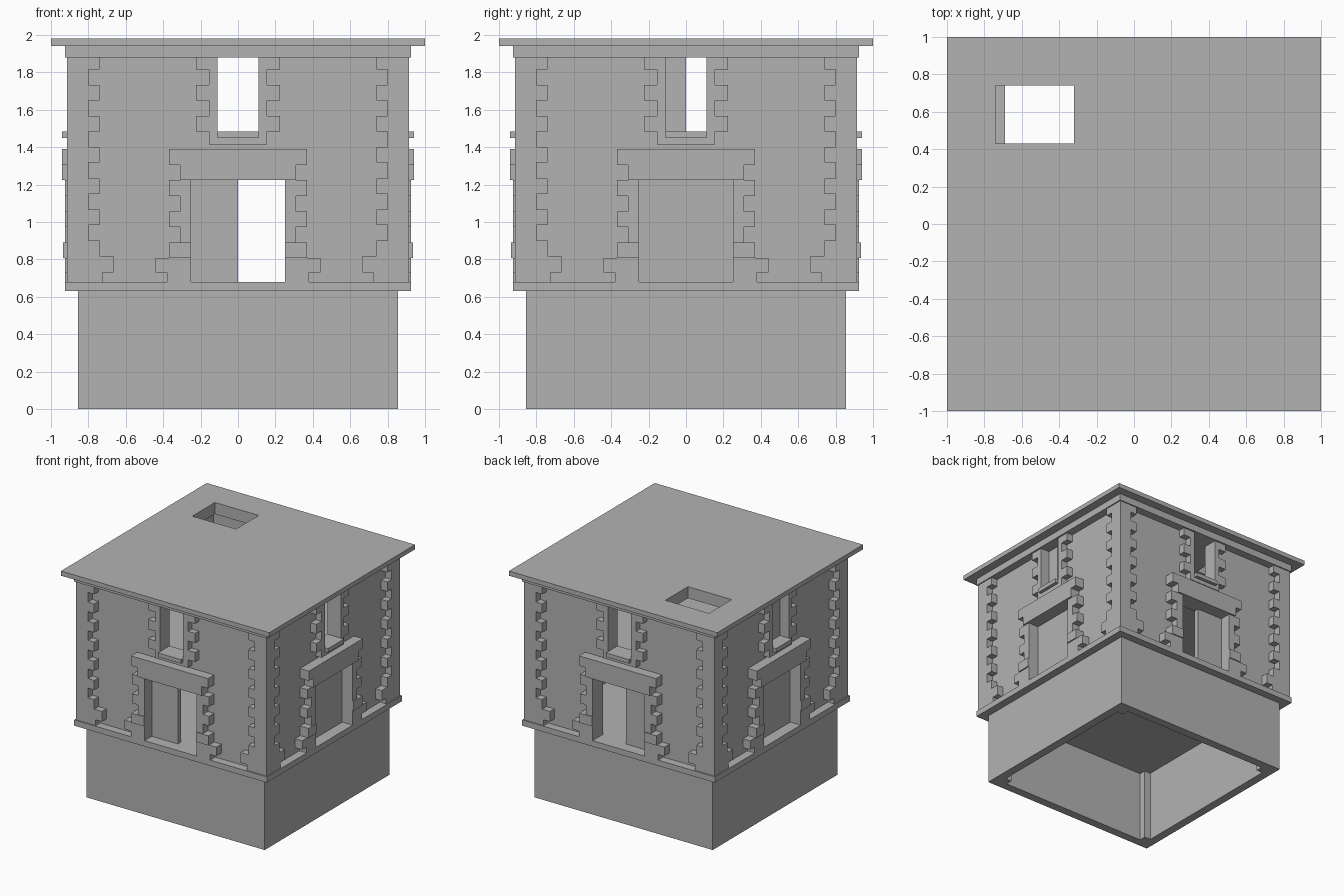
import bpy
import bmesh

cube = bpy.data.objects.get("Cube")
if cube:
    bpy.data.objects.remove(cube, do_unlink=True)

stone = bpy.data.materials.new("grey_stone")
stone.use_nodes = True
GREY = (0.45, 0.45, 0.45, 1)
stone.diffuse_color = GREY
stone.node_tree.nodes["Principled BSDF"].inputs["Base Color"].default_value = GREY

WALL_IN, WALL, QUOIN = 0.78, 0.855, 0.915
LEDGE, EAVE = 0.68, 1.88
DOOR_W, DOOR_TOP = 0.25, 1.225
WIN_W, SILL = 0.11, 1.485
ROW = 0.083

# maps a wall's own (along, outward) coordinates to x, y
SIDES = {
    "front": lambda u, d: (u, -d),
    "right": lambda u, d: (d, u),
    "back": lambda u, d: (-u, d),
    "left": lambda u, d: (-d, -u),
}


def finish(name, bm):
    bmesh.ops.recalc_face_normals(bm, faces=bm.faces)
    mesh = bpy.data.meshes.new(name)
    bm.to_mesh(mesh)
    bm.free()
    mesh.materials.append(stone)
    bpy.context.collection.objects.link(bpy.data.objects.new(name, mesh))


def add_box(bm, u, d, z, place=lambda u, d: (u, d)):
    ring = [(u[0], d[0]), (u[1], d[0]), (u[1], d[1]), (u[0], d[1])]
    low, high = [[bm.verts.new((*place(a, b), h)) for a, b in ring] for h in z]
    bm.faces.new(low)
    bm.faces.new(high)
    for i in range(4):
        j = (i + 1) % 4
        bm.faces.new((low[i], low[j], high[j], high[i]))


def on_all_sides(name, pieces):
    """pieces(side) yields (u range, d range, z range) boxes for one wall."""
    bm = bmesh.new()
    for side, place in SIDES.items():
        for u, d, z in pieces(side):
            add_box(bm, u, d, z, place)
    finish(name, bm)


def slab(name, half, z, hole):
    """Square slab with a rectangular hatch opening."""
    bm = bmesh.new()
    x0, x1, y0, y1 = hole
    outer = [(-half, -half), (half, -half), (half, half), (-half, half)]
    inner = [(x0, y0), (x1, y0), (x1, y1), (x0, y1)]
    loops = [[[bm.verts.new((*p, h)) for p in loop] for loop in (outer, inner)] for h in z]
    for i in range(4):
        j = (i + 1) % 4
        for out, inn in loops:
            bm.faces.new((out[i], out[j], inn[j], inn[i]))
        for low, high in zip(*loops):
            bm.faces.new((low[i], low[j], high[j], high[i]))
    finish(name, bm)


def both(u0, u1, d, z):
    """The same box at both ends of the wall."""
    return [((u0, u1), d, z), ((-u1, -u0), d, z)]


# Walls with door and window openings
def base_wall(side):
    end = WALL if side in ("front", "back") else WALL_IN
    return [((-end, end), (WALL_IN, WALL), (0, 0.63))]


def upper_wall(side):
    end = WALL if side in ("front", "back") else WALL_IN
    d = (WALL_IN, WALL)
    return (both(DOOR_W, end, d, (LEDGE, DOOR_TOP))
            + [((-end, end), d, (DOOR_TOP, SILL))]
            + both(WIN_W, end, d, (SILL, EAVE)))


on_all_sides("base_wall", base_wall)
on_all_sides("upper_wall", upper_wall)

# Square posts inside the base corners
on_all_sides("base_post", lambda side: [((0.72, WALL_IN), (0.72, WALL_IN), (0, 0.63))])

# Floors, cornice and roof, all pierced by the ladder hatch
HATCH = (-0.74, -0.32, 0.43, 0.74)
FLOOR_HATCH = (-0.69, *HATCH[1:])
slab("floor_ledge", 0.925, (0.63, LEDGE), FLOOR_HATCH)
slab("upper_floor", WALL_IN, (1.39, 1.44), FLOOR_HATCH)
slab("cornice", 0.925, (EAVE, 1.94), HATCH)
slab("roof", 1.0, (1.94, 1.98), HATCH)


# Door leaves and shutters, set back in the openings
def half_closed(side, width):
    return (-width, 0) if side in ("front", "right") else (0, width)


def door_leaf(side):
    gable = side in ("front", "back")
    u = half_closed(side, DOOR_W) if gable else (-DOOR_W, DOOR_W)
    return [(u, (WALL_IN, 0.825), (LEDGE, DOOR_TOP))]


def shutter(side):
    if side in ("front", "back"):
        return []
    return [(half_closed(side, WIN_W), (WALL_IN, 0.825), (SILL, EAVE))]


on_all_sides("door_leaf", door_leaf)
on_all_sides("window_shutter", shutter)


# Toothed corner stones, counted down from the eave
def corner_stones(side):
    boxes, top = [], EAVE
    for row in range(13):
        low = 1.815 - row * ROW
        boxes += both(0.80 if row % 2 else 0.74, QUOIN, (WALL, QUOIN), (low, top))
        top = low
    boxes += both(0.665, QUOIN, (WALL, QUOIN), (0.73, top))
    boxes += both(0.725, QUOIN, (WALL, QUOIN), (LEDGE, 0.73))
    return boxes


# Toothed door surround and stepped lintel
def door_stones(side):
    boxes, top = [], DOOR_TOP
    for row in range(5):
        low = 1.14 - row * ROW
        depth = 0.935 if row == 4 else 0.925
        boxes += both(DOOR_W, 0.31 if row % 2 else 0.37, (WALL, depth), (low, top))
        top = low
    boxes += both(DOOR_W, 0.44, (WALL, 0.925), (0.73, top))
    boxes += both(DOOR_W, 0.38, (WALL, 0.925), (LEDGE, 0.73))
    return boxes


def lintel(side):
    return [((-0.37, 0.37), (WALL, 0.94), (1.305, 1.39)),
            ((-0.31, 0.31), (WALL, 0.94), (DOOR_TOP, 1.305))]


# Toothed window surround and sill
def window_stones(side):
    boxes, top = [], EAVE
    for row in range(5):
        low = SILL if row == 4 else 1.815 - row * ROW
        boxes += both(WIN_W, 0.155 if row % 2 else 0.225, (WALL, 0.91), (low, top))
        top = low
    boxes += both(WIN_W, 0.155, (WALL, 0.91), (1.415, SILL))
    boxes.append(((-WIN_W, WIN_W), (WALL, 0.91), (1.415, 1.45)))
    return boxes


on_all_sides("corner_stones", corner_stones)
on_all_sides("door_surround", door_stones)
on_all_sides("door_lintel", lintel)
on_all_sides("window_surround", window_stones)
on_all_sides("window_sill", lambda side: [((-WIN_W, WIN_W), (WALL, 0.94), (1.45, SILL))])
